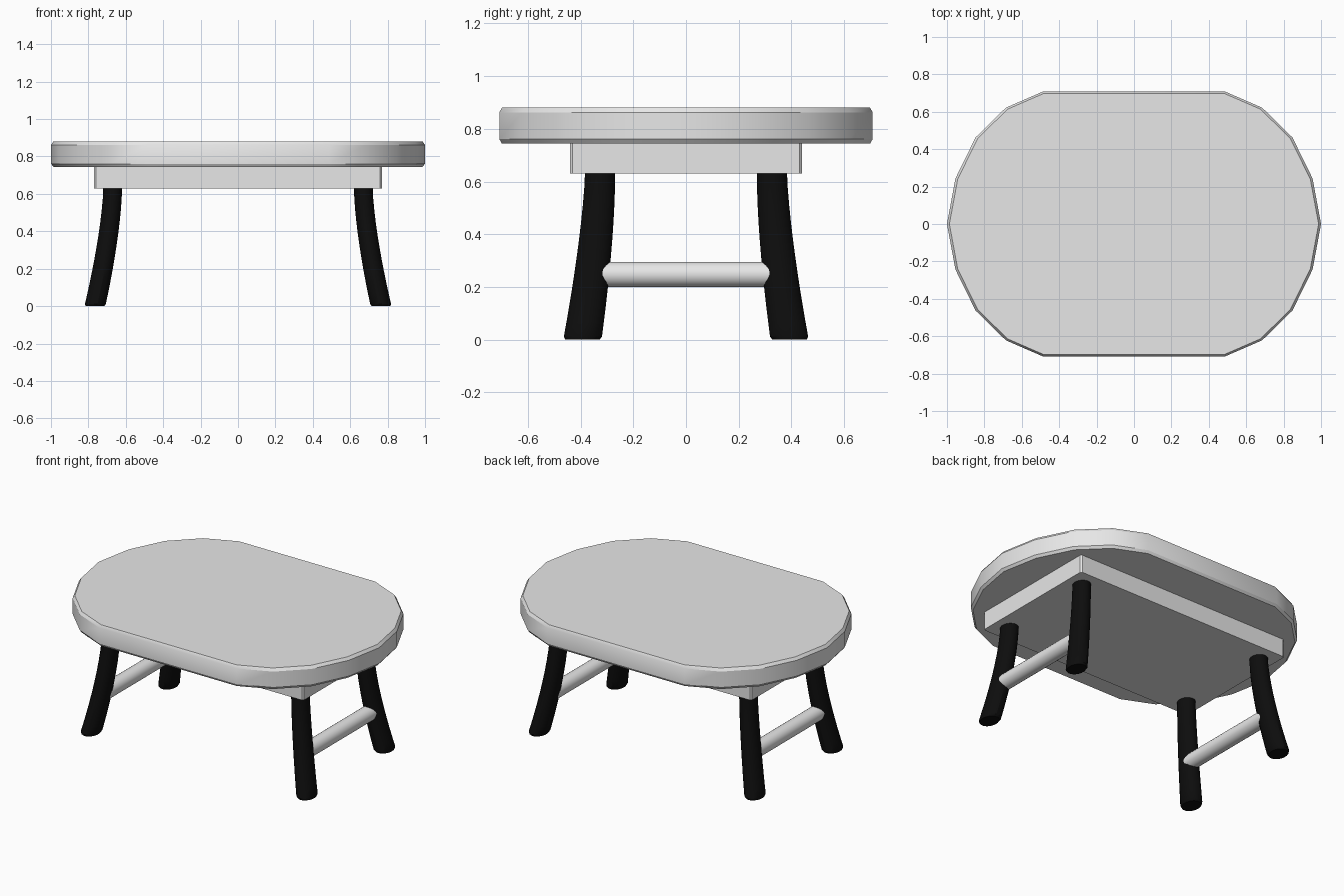
import bpy, bmesh, math

if "Cube" in bpy.data.objects:
    bpy.data.objects.remove(bpy.data.objects["Cube"], do_unlink=True)


def material(name, value):
    m = bpy.data.materials.new(name)
    m.use_nodes = True
    colour = (value, value, value, 1)
    m.diffuse_color = colour
    m.node_tree.nodes["Principled BSDF"].inputs["Base Color"].default_value = colour
    return m


GREY = material("light grey", 0.8)
BLACK = material("black", 0.004)


def loft(name, rings, mat, smooth_angle=28):
    """Skin a stack of equal-length rings and cap both ends."""
    bm = bmesh.new()
    loops = [[bm.verts.new(p) for p in ring] for ring in rings]
    n = len(loops[0])
    for a, b in zip(loops, loops[1:]):
        for i in range(n):
            j = (i + 1) % n
            bm.faces.new((a[i], a[j], b[j], b[i]))
    bm.faces.new(loops[0][::-1])
    bm.faces.new(loops[-1])
    bmesh.ops.recalc_face_normals(bm, faces=bm.faces)
    mesh = bpy.data.meshes.new(name)
    bm.to_mesh(mesh)
    bm.free()
    obj = bpy.data.objects.new(name, mesh)
    bpy.context.collection.objects.link(obj)
    mesh.materials.append(mat)
    bpy.ops.object.select_all(action="DESELECT")
    obj.select_set(True)
    bpy.context.view_layer.objects.active = obj
    bpy.ops.object.shade_smooth_by_angle(angle=math.radians(smooth_angle))
    return obj


def ellipse(cx, cy, z, rx, ry, sides):
    steps = [math.tau * (i + 0.5) / sides for i in range(sides)]
    return [(cx + rx * math.cos(a), cy + ry * math.sin(a), z) for a in steps]


# Tabletop: faceted oval with chamfered rims
quarter = [(1, 0), (0.955, 0.243), (0.847, 0.463), (0.685, 0.622), (0.487, 0.708)]
half = quarter + [(-x, y) for x, y in reversed(quarter)]
outline = half + [(x, -y) for x, y in reversed(half[1:-1])]
profile = [(0.745, 0.987), (0.761, 1), (0.862, 1), (0.88, 0.987)]
loft("tabletop", [[(x * s, y * s, z) for x, y in outline] for z, s in profile], GREY)

# Apron: solid block under the top with clipped corners
ax, ay, cut = 0.77, 0.44, 0.01
corner = [(ax, ay - cut), (ax - cut, ay)]
side = corner + [(-x, y) for x, y in reversed(corner)]
block = side + [(-x, -y) for x, y in side]
loft("apron", [[(x, y, z) for x, y in block] for z in (0.63, 0.75)], GREY)


def leg_ring(sx, sy, z, shrink=1):
    """Cross-section of a leg that sweeps outward toward the floor."""
    t = max(0, 1 - z / 0.63)
    bend = t ** 1.5
    return ellipse(sx * (0.67 + 0.095 * bend), sy * (0.326 + 0.067 * bend), z,
                   (0.051 + 0.006 * t) * shrink, (0.058 + 0.016 * t) * shrink, 16)


# Legs and the rung joining each end pair
for sx, end in ((1, "left"), (-1, "right")):
    for sy, place in ((-1, "front"), (1, "back")):
        rings = [leg_ring(sx, sy, 0, 0.9), leg_ring(sx, sy, 0.012)]
        rings += [leg_ring(sx, sy, 0.64 * i / 10) for i in range(1, 11)]
        loft(f"{place}_{end}_leg", rings, BLACK)
    rung = [[(sx * 0.71 + x, y, 0.248 + z) for x, z, _ in ellipse(0, 0, 0, 0.048, 0.048, 20)]
            for y in (-0.345, 0.345)]
    loft(f"{end}_rung", rung, GREY)
